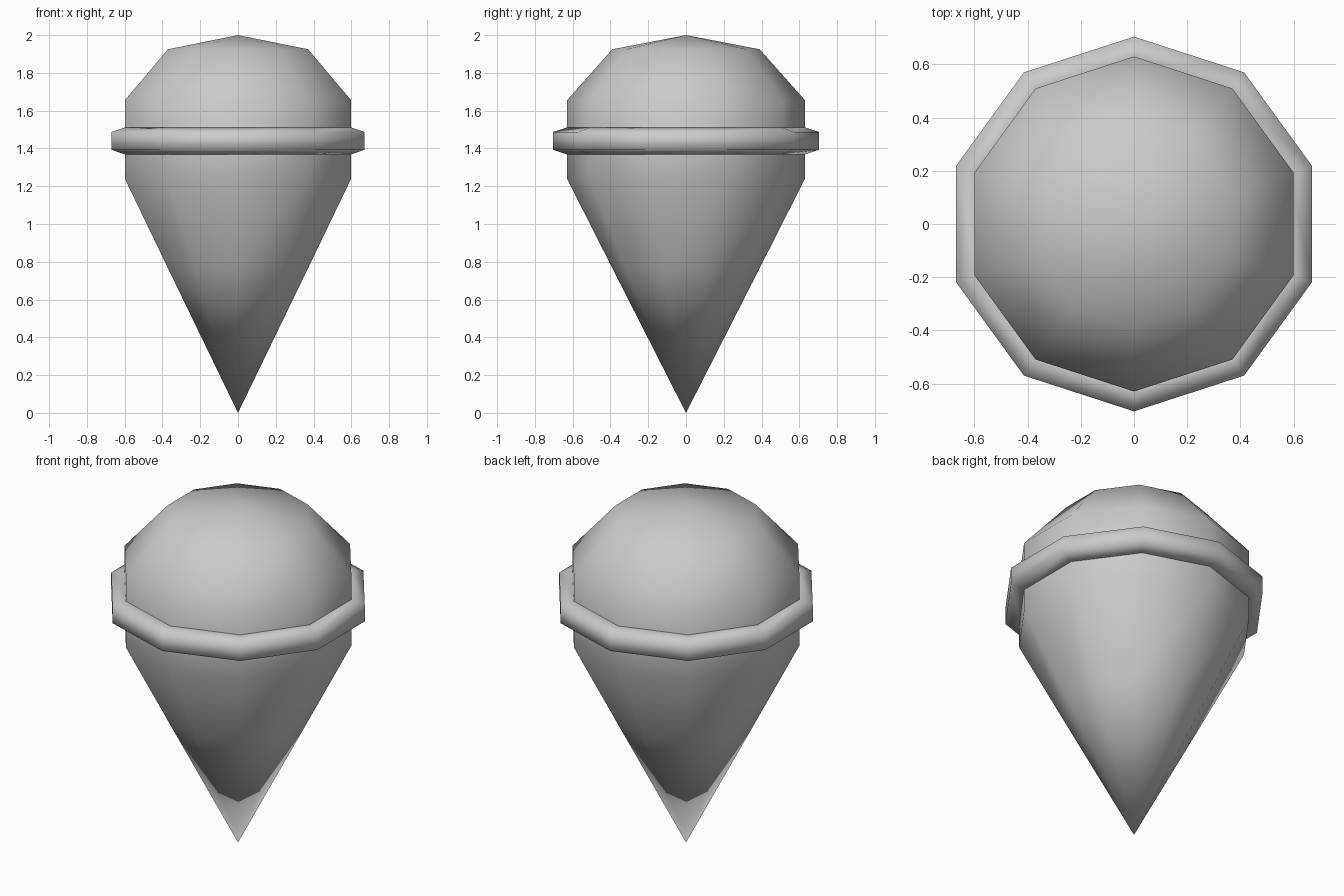
import bpy, bmesh, math

if "Cube" in bpy.data.objects:
    bpy.data.objects.remove(bpy.data.objects["Cube"])

SIDES = 10


def new_object(name, bm):
    bmesh.ops.remove_doubles(bm, verts=bm.verts, dist=1e-5)
    bmesh.ops.recalc_face_normals(bm, faces=bm.faces)
    for f in bm.faces:
        f.smooth = True
    mesh = bpy.data.meshes.new(name)
    bm.to_mesh(mesh)
    bm.free()
    obj = bpy.data.objects.new(name, mesh)
    bpy.context.collection.objects.link(obj)
    return obj


def lathe(name, profile, closed=False):
    """Revolve (radius, z) points around z, with a corner on the y axis."""
    bm = bmesh.new()
    rings = []
    for i in range(SIDES):
        a = math.pi / 2 + i * math.tau / SIDES
        rings.append([bm.verts.new((r * math.cos(a), r * math.sin(a), z))
                      for r, z in profile])
    n = len(profile)
    for i in range(SIDES):
        a, b = rings[i], rings[(i + 1) % SIDES]
        for j in range(n if closed else n - 1):
            k = (j + 1) % n
            bm.faces.new((a[j], b[j], b[k], a[k]))
    return new_object(name, bm)


# Cone and rounded scoop as one faceted, smooth-shaded body
lathe("cone_and_scoop", [(0, 0), (0.39, 0.766), (0.63, 1.24),
                         (0.63, 1.655), (0.39, 1.925), (0, 2.0)])

# Band around the middle: five-sided tube with its flat side outward
tube = [(0.64 + 0.08 * math.cos(t), 1.44 + 0.08 * math.sin(t))
        for t in (math.radians(36 + 72 * i) for i in range(5))]
lathe("rim_band", tube, closed=True)
